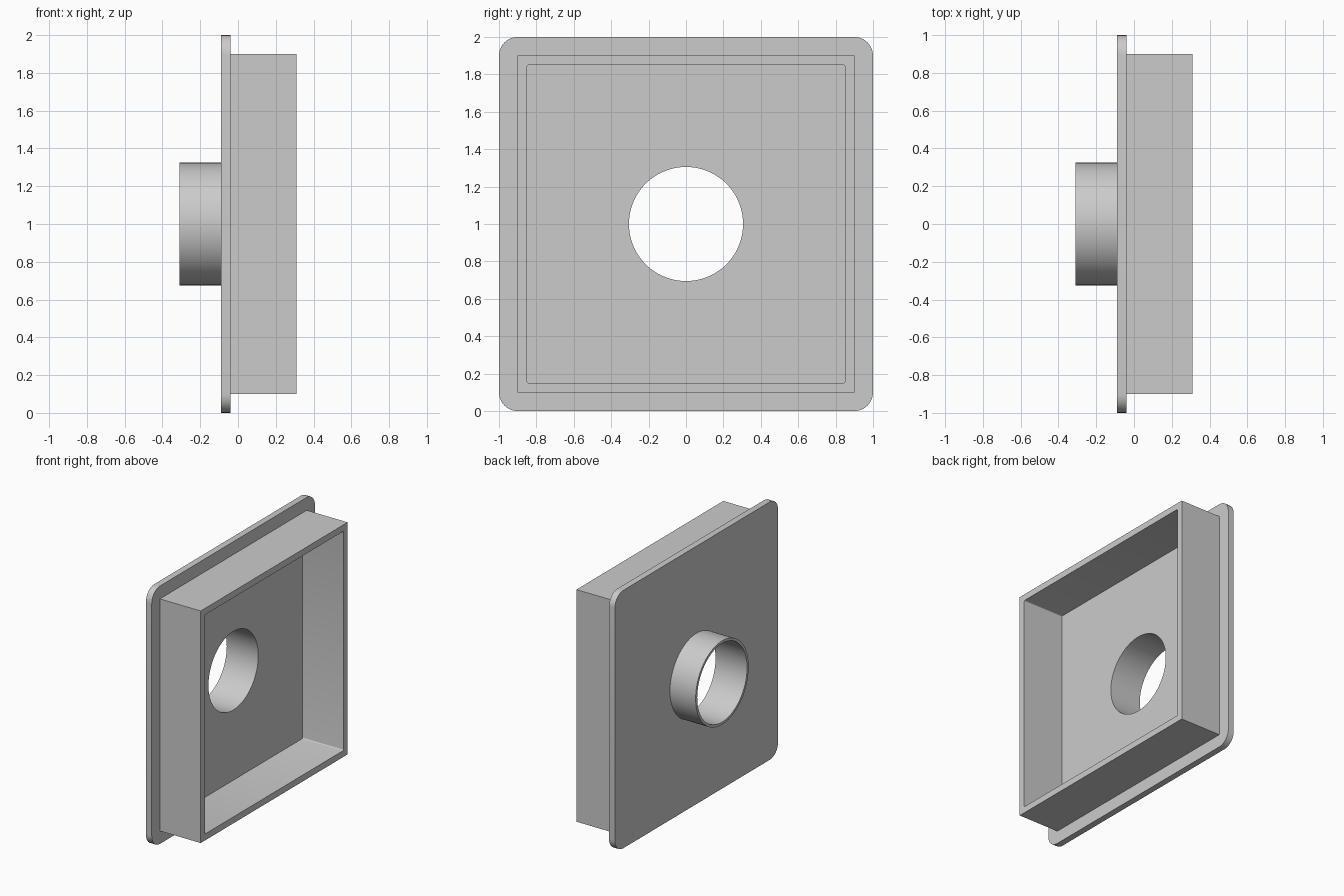
import bpy, bmesh, math
from mathutils import Vector

cube = bpy.data.objects.get("Cube")
if cube:
    bpy.data.objects.remove(cube, do_unlink=True)

grey = bpy.data.materials.new("light_grey")
grey.use_nodes = True
colour = (0.6, 0.6, 0.6, 1)
grey.diffuse_color = colour
grey.node_tree.nodes["Principled BSDF"].inputs["Base Color"].default_value = colour

CENTRE_Z = 1.0
X_OPEN, X_FACE, X_BACK, X_END = 0.31, -0.04, -0.09, -0.31
BORE, COLLAR = 0.305, 0.325


def circle(radius, segments=96):
    angles = [math.tau * i / segments for i in range(segments)]
    return [(radius * math.cos(a), radius * math.sin(a)) for a in angles]


def square(half, radius=0.0, steps=8):
    """Square outline, with rounded corners when a radius is given."""
    steps = steps if radius else 0
    points = []
    for corner in range(4):
        middle = math.pi / 4 + corner * math.pi / 2
        cy = math.copysign(half - radius, math.cos(middle))
        cz = math.copysign(half - radius, math.sin(middle))
        for i in range(steps + 1):
            a = corner * math.pi / 2 + (math.pi / 2 * i / steps if steps else 0)
            points.append((cy + radius * math.cos(a), cz + radius * math.sin(a)))
    return points


def build(name, chain, closed=False):
    """Join a chain of (outline, x) rings: walls along x, flat rings across it."""
    bm = bmesh.new()
    rings = []
    for outline, x in chain:
        verts = [bm.verts.new((x, y, CENTRE_Z + z)) for y, z in outline]
        rings.append((x, verts))
    pairs = list(zip(rings, rings[1:]))
    if closed:
        pairs.append((rings[-1], rings[0]))
    for (xa, a), (xb, b) in pairs:
        if xa != xb:
            for i in range(len(a)):
                j = (i + 1) % len(a)
                bm.faces.new((a[i], a[j], b[j], b[i]))
        else:
            edges = []
            for ring in (a, b):
                for i, v in enumerate(ring):
                    w = ring[(i + 1) % len(ring)]
                    edges.append(bm.edges.get((v, w)) or bm.edges.new((v, w)))
            bmesh.ops.triangle_fill(bm, use_beauty=True, edges=edges,
                                    normal=Vector((1, 0, 0)))
    bmesh.ops.recalc_face_normals(bm, faces=bm.faces[:])
    mesh = bpy.data.meshes.new(name)
    bm.to_mesh(mesh)
    bm.free()
    mesh.materials.append(grey)
    obj = bpy.data.objects.new(name, mesh)
    bpy.context.collection.objects.link(obj)
    bpy.ops.object.select_all(action="DESELECT")
    obj.select_set(True)
    bpy.context.view_layer.objects.active = obj
    bpy.ops.object.shade_smooth_by_angle(angle=math.radians(30))
    return obj


# Rounded flange plate with a through bore
flange_edge, bore, collar = square(1.0, 0.1), circle(BORE), circle(COLLAR)
build("flange_plate", [(flange_edge, X_FACE), (bore, X_FACE),
                       (bore, X_BACK), (flange_edge, X_BACK)], closed=True)

# Square box wall, open at its far end
outer, inner = square(0.9), square(0.85, 0.008, 4)
build("box_wall", [(outer, X_FACE), (outer, X_OPEN),
                   (inner, X_OPEN), (inner, X_FACE)])

# Round pipe collar behind the flange
build("pipe_collar", [(bore, X_BACK), (bore, X_END),
                      (collar, X_END), (collar, X_BACK)])
